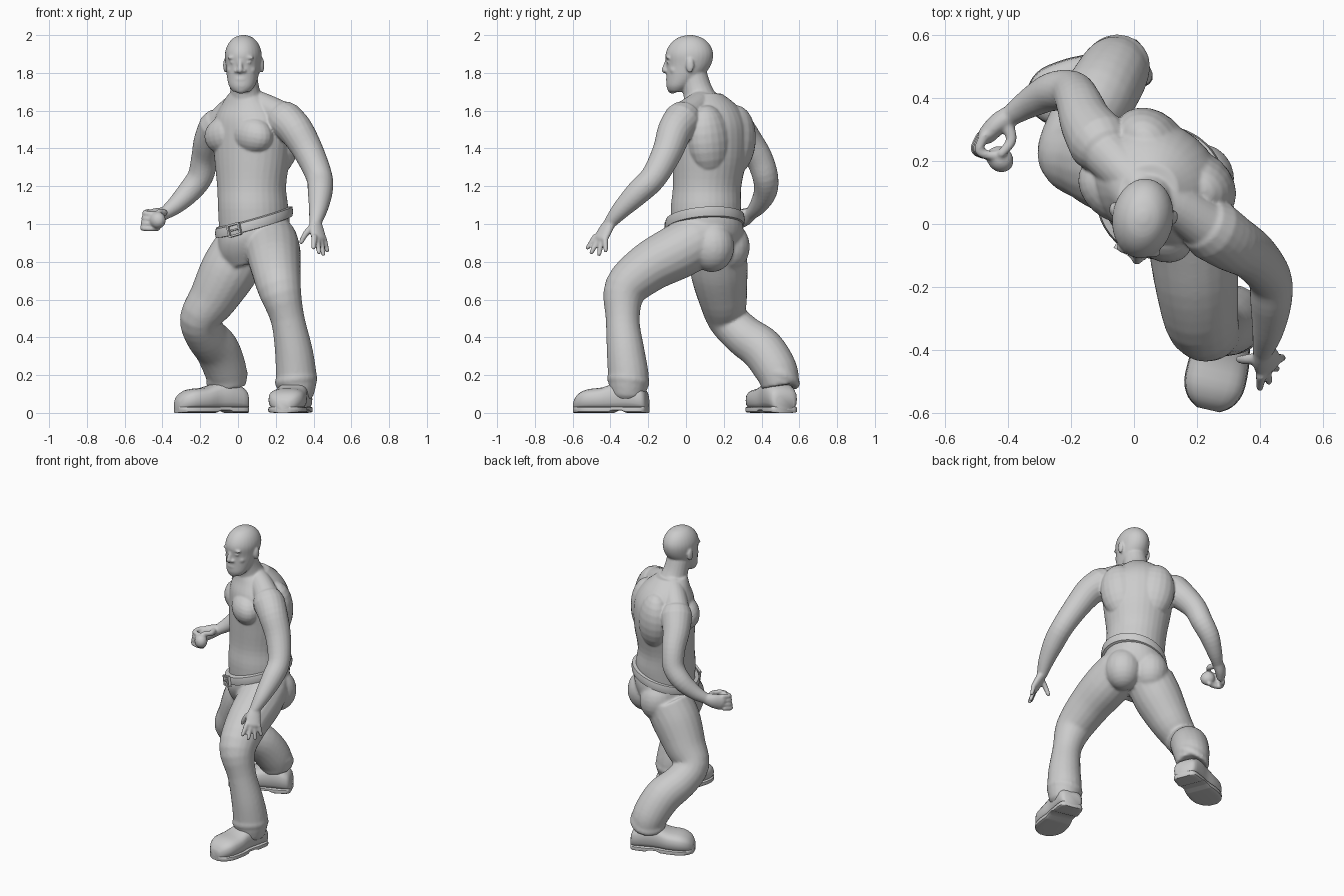
import bpy, bmesh, math
from mathutils import Matrix, Vector

if "Cube" in bpy.data.objects:
    bpy.data.objects.remove(bpy.data.objects["Cube"], do_unlink=True)

grey = bpy.data.materials.new("plain grey")
grey.use_nodes = True
GREY = (0.6, 0.6, 0.6, 1)
grey.diffuse_color = GREY
grey.node_tree.nodes["Principled BSDF"].inputs["Base Color"].default_value = GREY


def frame(x, y, z, turn):
    return Matrix.Translation((x, y, z)) @ Matrix.Rotation(math.radians(turn), 4, 'Z')


def spline(pts, steps=4):
    out = []
    for i in range(len(pts) - 1):
        p0, p1, p2, p3 = (pts[max(0, min(len(pts) - 1, i + k))] for k in (-1, 0, 1, 2))
        for s in range(steps):
            t = s / steps
            out.append([b + t * (c - a) / 2 + t * t * (a - 2.5 * b + 2 * c - d / 2)
                        + t ** 3 * (1.5 * (b - c) + (d - a) / 2)
                        for a, b, c, d in zip(p0, p1, p2, p3)])
    return out + [list(pts[-1])]


def skin_rings(bm, rings):
    vs = [[bm.verts.new(p) for p in r] for r in rings]
    n = len(vs[0])
    for lo, hi in zip(vs, vs[1:]):
        for k in range(n):
            bm.faces.new((lo[k], lo[(k + 1) % n], hi[(k + 1) % n], hi[k]))
    bm.faces.new(vs[0][::-1])
    bm.faces.new(vs[-1])


def loft(bm, pts, ref=(1, 0, 0), normal=None, dome=True, mat=None, sides=20):
    """Tube through points (x, y, z, radius[, second radius])."""
    path = spline([tuple(p) if len(p) == 5 else (*p, p[3]) for p in pts])
    centres = [Vector(p[:3]) for p in path]
    rings = []
    last = len(path) - 1
    for i, p in enumerate(path):
        t = (centres[min(i + 1, last)] - centres[max(i - 1, 0)]).normalized()
        axis = Vector(normal).normalized() if normal else t
        a = Vector(ref)
        a = (a - a.dot(axis) * axis).normalized()
        b = axis.cross(a)

        def ring(scale, shift):
            c = centres[i] + axis * shift
            return [c + scale * (a * p[3] * math.cos(w) + b * p[4] * math.sin(w))
                    for w in (2 * math.pi * k / sides for k in range(sides))]
        r = min(p[3], p[4])
        if dome and i == 0:
            rings += [ring(math.cos(q), -r * math.sin(q)) for q in (1.4, 1.0, 0.5)]
        rings.append(ring(1, 0))
        if dome and i == last:
            rings += [ring(math.cos(q), r * math.sin(q)) for q in (0.5, 1.0, 1.4)]
    if mat:
        rings = [[mat @ v for v in r] for r in rings]
    skin_rings(bm, rings)


def blob(bm, mat, centre, size, tilt=0):
    m = mat @ Matrix.Translation(centre) @ Matrix.Rotation(math.radians(tilt), 4, 'Y')
    bmesh.ops.create_uvsphere(bm, u_segments=20, v_segments=12, radius=1,
                              matrix=m @ Matrix.Diagonal((*size, 1)))


def finish(name, bm, voxel=0, smooth=4):
    bmesh.ops.recalc_face_normals(bm, faces=bm.faces)
    me = bpy.data.meshes.new(name)
    bm.to_mesh(me)
    bm.free()
    me.materials.append(grey)
    ob = bpy.data.objects.new(name, me)
    bpy.context.collection.objects.link(ob)
    if voxel:
        rm = ob.modifiers.new("blend", 'REMESH')
        rm.mode = 'VOXEL'
        rm.voxel_size = voxel
        rm.use_smooth_shade = True
        sm = ob.modifiers.new("soften", 'SMOOTH')
        sm.factor = 0.5
        sm.iterations = smooth
    else:
        bpy.ops.object.select_all(action='DESELECT')
        ob.select_set(True)
        bpy.context.view_layer.objects.active = ob
        bpy.ops.object.shade_smooth_by_angle(angle=math.radians(40))


# Torso with broad, flat chest and back muscles
body = bmesh.new()
chest = frame(0.07, 0.12, 0, -41)
across = chest.to_3x3() @ Vector((1, 0, 0))
loft(body, [(.08, .1, .92, .18, .175), (.08, .105, 1.08, .186, .186), (.072, .112, 1.2, .188, .176),
            (.075, .125, 1.35, .21, .188), (.075, .128, 1.48, .225, .188), (.07, .125, 1.56, .205, .175),
            (.06, .12, 1.63, .155, .14), (.045, .095, 1.69, .09, .1)],
     ref=across, normal=(0, 0, 1), dome=False, sides=32)
loft(body, [(.05, .09, 1.62, .095), (.036, .06, 1.71, .078), (.028, .038, 1.79, .074)])
for s in (1, -1):
    blob(body, chest, (s * .095, -.1, 1.47), (.125, .09, .1), s * 10)
    blob(body, chest, (s * .1, .09, 1.44), (.13, .105, .19), s * 8)
loft(body, [(.04, .1, 1.66, .065), (.13, .06, 1.625, .07), (.22, .0, 1.575, .08)])
loft(body, [(.03, .11, 1.65, .065), (-.03, .17, 1.6, .075), (-.09, .23, 1.535, .08)])

# Arms
loft(body, [(.25, -.02, 1.55, .1), (.31, -.06, 1.49, .092), (.375, -.1, 1.38, .08),
            (.43, -.17, 1.25, .07), (.435, -.25, 1.17, .066), (.425, -.34, 1.08, .05),
            (.41, -.4, 1.01, .034)])
loft(body, [(-.11, .26, 1.51, .1), (-.15, .32, 1.44, .085), (-.175, .385, 1.35, .073),
            (-.2, .42, 1.25, .068), (-.26, .42, 1.17, .062), (-.33, .385, 1.1, .048),
            (-.39, .345, 1.055, .034)])

# Open left hand
loft(body, [(.41, -.4, 1.01, .034, .028), (.417, -.425, .97, .046, .026),
            (.428, -.45, .925, .05, .023)], ref=(.7, .7, 0))
for knuckle, tip in (((.403, -.482, .93), (.4, -.52, .875)), ((.42, -.465, .915), (.428, -.5, .85)),
                     ((.437, -.448, .91), (.452, -.46, .84)), ((.455, -.428, .92), (.472, -.425, .86))):
    loft(body, [(*knuckle, .017), (*tip, .012)], sides=10)
loft(body, [(.4, -.425, .99, .02), (.36, -.43, .95, .017), (.335, -.43, .905, .013)], sides=10)

# Closed right hand
loft(body, [(-.39, .345, 1.055, .034, .034), (-.43, .32, 1.04, .046, .034),
            (-.465, .285, 1.025, .05, .03)], ref=(0, 0, 1))
blob(body, chest, (-.43, -.26, 1.02), (.045, .04, .045))
for k in range(4):
    z = 1.065 - k * .026
    x = k * .004
    loft(body, [(-.475 - x, .28, z, .016), (-.492 - x, .235, z - .008, .016),
                (-.46, .218, z - .012, .015), (-.425, .222, z - .012, .014)], ref=(0, 0, 1), sides=10)
loft(body, [(-.4, .31, 1.06, .02), (-.39, .265, 1.06, .018), (-.42, .225, 1.065, .014)],
     ref=(0, 0, 1), sides=10)

# Head, facing -y in its own frame
head = frame(.027, .01, 0, -8)
loft(body, [(0, -.06, 1.7, .045, .042), (0, -.046, 1.73, .068, .068), (0, -.018, 1.78, .083, .096),
            (0, .004, 1.84, .092, .118), (0, .008, 1.9, .097, .127), (0, .01, 1.95, .082, .106),
            (0, .011, 1.985, .052, .066), (0, .011, 2.0, .014, .016)],
     normal=(0, 0, 1), dome=False, mat=head, sides=28)
blob(body, head, (0, -.082, 1.712), (.034, .026, .022))
loft(body, [(0, -.108, 1.87, .012), (0, -.118, 1.838, .014), (0, -.123, 1.815, .018)], mat=head)
blob(body, head, (0, -.104, 1.766), (.03, .014, .009))
blob(body, head, (0, -.1, 1.748), (.027, .015, .01))
for s in (1, -1):
    blob(body, head, (s * .02, -.11, 1.81), (.013, .014, .011))
    blob(body, head, (s * .038, -.097, 1.882), (.034, .015, .011), s * 6)
    blob(body, head, (s * .038, -.098, 1.856), (.02, .01, .008))
    blob(body, head, (s * .052, -.06, 1.815), (.026, .03, .025))
    blob(body, head, (s * .098, .025, 1.84), (.012, .022, .04))
finish("body", body, voxel=.006, smooth=7)

# Trousers: hips tilted sideways, buttocks and two bent legs
TILT_X, TILT_Y = .28, .06
trousers = bmesh.new()
hips = frame(.085, .1, 0, -29)
hip_axis = hips.to_3x3() @ Vector((1, 0, 0))
loft(trousers, [(.07, .12, .8, .15, .14), (.078, .112, .88, .185, .185), (.084, .103, .95, .194, .204),
                (.085, .1, 1.01, .19, .198)],
     ref=hip_axis, normal=(-TILT_X, -TILT_Y, 1), dome=False, sides=32)
for s in (1, -1):
    blob(trousers, hips, (s * .085, .09, .88), (.115, .12, .135))
loft(trousers, [(.17, .06, .91, .145), (.187, -.05, .85, .145), (.2, -.2, .768, .132),
                (.22, -.32, .655, .115), (.262, -.335, .5, .09), (.295, -.32, .33, .1),
                (.308, -.305, .2, .108), (.31, -.305, .14, .103)])
loft(trousers, [(.015, .17, .86, .15), (-.05, .175, .75, .152), (-.13, .195, .61, .13),
                (-.2, .22, .5, .108), (-.17, .305, .41, .11), (-.11, .405, .335, .117),
                (-.065, .48, .22, .112), (-.055, .5, .14, .098)], dome=False)
# Gathered hems
for x, y, z, lean in ((.308, -.305, .17, .1), (-.058, .493, .18, .25)):
    loft(trousers, [(x, y, z - .025, .105), (x, y, z, .114), (x, y, z + .03, .106)],
         normal=(-lean, lean, 1), dome=False)
finish("trousers", trousers, voxel=.009, smooth=7)


def waist_height(p):
    return 1.01 + TILT_X * (p.x - .085) + TILT_Y * (p.y - .1)


# Belt following the tilted waist
belt = bmesh.new()
N = 48
loops = []
for k in range(N):
    w = 2 * math.pi * k / N
    loop = []
    for d, h in ((0, -.028), (.014, -.025), (.018, 0), (.013, .025), (-.012, .03)):
        p = hips @ Vector((math.cos(w) * (.187 + d), math.sin(w) * (.196 + d), 0))
        loop.append(belt.verts.new((p.x, p.y, waist_height(p) + h)))
    loops.append(loop)
for k in range(N):
    p, q = loops[k], loops[(k + 1) % N]
    for j in range(5):
        belt.faces.new((p[j], q[j], q[(j + 1) % 5], p[(j + 1) % 5]))
finish("belt", belt)

# Buckle: a square frame with a prong, leaning with the belt
buckle = bmesh.new()
spot = hips @ Vector((0, -.218, 0))
seat = hips @ Matrix.Translation((0, -.218, waist_height(spot))) @ Matrix.Rotation(-.24, 4, 'Y')
for x, z, sx, sz in ((-.034, 0, .01, .066), (.034, 0, .01, .066), (0, .029, .07, .01),
                     (0, -.029, .07, .01), (.008, 0, .05, .008)):
    bmesh.ops.create_cube(buckle, size=1, matrix=seat @ Matrix.Translation((x, 0, z))
                          @ Matrix.Diagonal((sx, .016, sz, 1)))
finish("buckle", buckle)

# Boots: rounded uppers on flat soles with a notch before the heel
SECTIONS = [(0, .05, .09), (.02, .075, .13), (.1, .083, .17), (.17, .083, .16), (.24, .094, .135),
            (.32, .094, .125), (.37, .07, .1), (.395, .035, .065)]


def boot(name, mat):
    bm = bmesh.new()
    for sole in (False, True):
        rings = []
        for s, w, h in spline(SECTIONS, 3):
            base = .014
            if sole:
                base = .012 if .12 < s < .19 else 0
                w, h = w + .002, .035
            ring = []
            for k in range(20):
                c, d = math.cos(math.pi * k / 10), math.sin(math.pi * k / 10)
                c, d = (math.copysign(abs(v) ** (.4 if sole else .7), v) for v in (c, d))
                ring.append(mat @ Vector((c * w, -s, base + (h - base) * (1 + d) / 2)))
            rings.append(ring)
        skin_rings(bm, rings)
    finish(name, bm)


boot("left_boot", frame(.325, -.205, 0, -13))
boot("right_boot", frame(.04, .525, 0, -68))
